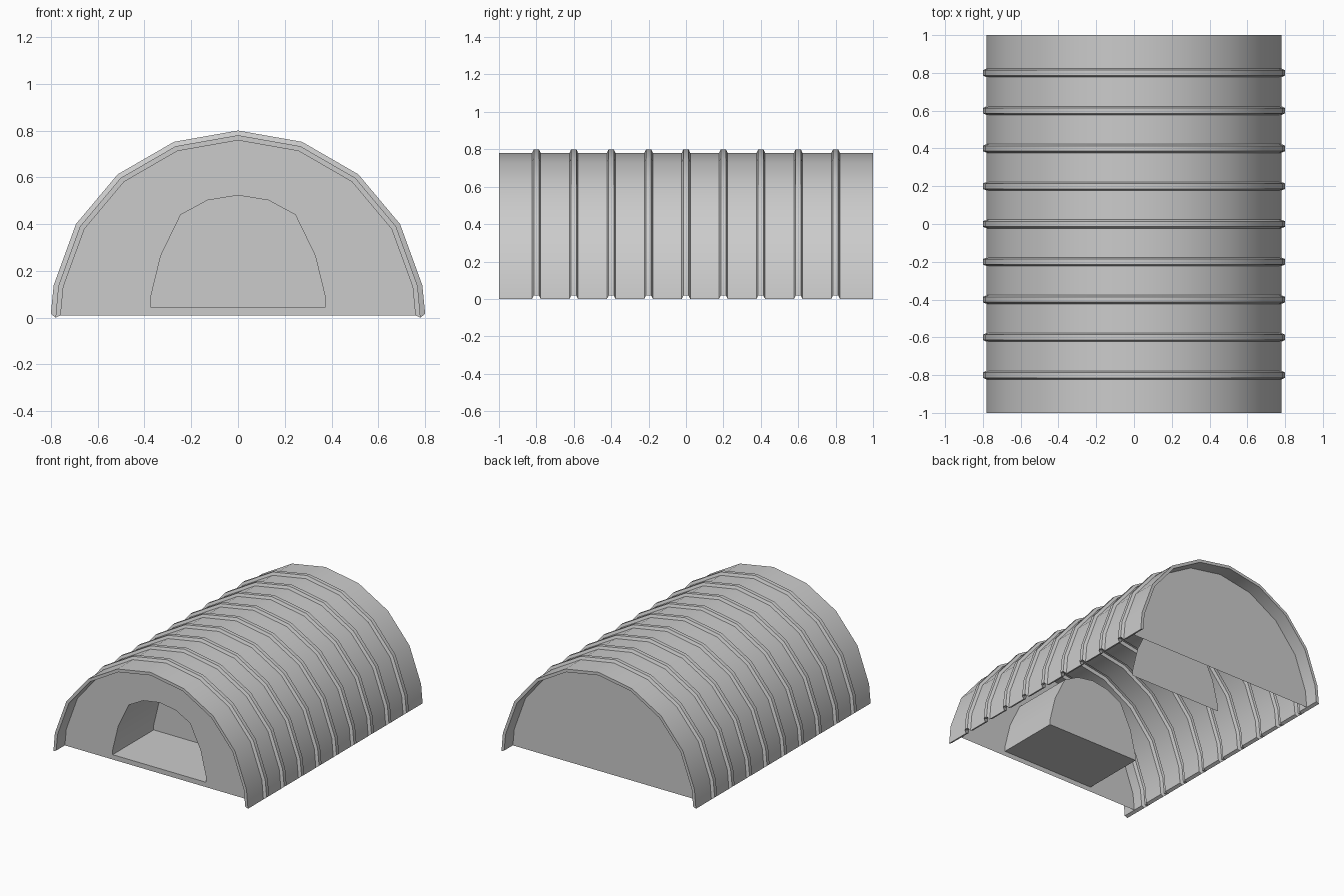
import bpy, bmesh, math

if "Cube" in bpy.data.objects:
    bpy.data.objects.remove(bpy.data.objects["Cube"])

ANGLES = [math.radians(a) for a in (-90, -80, -60, -40, -20, 0, 20, 40, 60, 80, 90)]
WALL_Y = 0.9      # recessed end walls
PORCH_Y = 0.43    # inner end of the entrance recess


def arch(radius, foot):
    """Half-round (x, z) profile with its two feet raised to height foot."""
    return [(radius * math.sin(a), max(radius * math.cos(a), foot)) for a in ANGLES]


def finish(name, bm, smooth=True):
    bmesh.ops.recalc_face_normals(bm, faces=bm.faces)
    me = bpy.data.meshes.new(name)
    bm.to_mesh(me)
    bm.free()
    ob = bpy.data.objects.new(name, me)
    bpy.context.collection.objects.link(ob)
    if smooth:
        bpy.ops.object.select_all(action='DESELECT')
        ob.select_set(True)
        bpy.context.view_layer.objects.active = ob
        bpy.ops.object.shade_smooth_by_angle(angle=math.radians(30))
    return ob


def ring(bm, profile, y):
    return [bm.verts.new((x, y, z)) for x, z in profile]


def bridge(bm, a, b, closed=False):
    for i in range(len(a) if closed else len(a) - 1):
        j = (i + 1) % len(a)
        bm.faces.new((a[i], a[j], b[j], b[i]))


# Corrugated shell: outer and inner skins that step outward at every rib
stations = [(-1.0, False)]
for k in range(-4, 5):
    y = k * 0.2
    stations += [(y - 0.023, False), (y - 0.014, True), (y + 0.014, True), (y + 0.023, False)]
stations.append((1.0, False))

bm = bmesh.new()
loops = []
for y, rib in stations:
    outer = arch(0.80, 0.017) if rib else arch(0.78, 0.0)
    inner = arch(0.78, 0.02) if rib else arch(0.758, 0.01)
    loops.append(ring(bm, outer + inner[::-1], y))
for a, b in zip(loops, loops[1:]):
    bridge(bm, a, b, closed=True)
n = len(ANGLES)
for lp in (loops[0], loops[-1]):
    bridge(bm, lp[:n], lp[n:][::-1])
finish("corrugated_shell", bm)

# Entrance outline
half = [(0.375, 0.045), (0.375, 0.08), (0.33, 0.265), (0.245, 0.44), (0.13, 0.502)]
door = [(-x, z) for x, z in half] + [(0, 0.523)] + half[::-1]

# Front wall with the entrance cut out, split around the doorway
bm = bmesh.new()
wall = ring(bm, arch(0.758, 0.01), -WALL_Y)
hole = ring(bm, door, -WALL_Y)
bridge(bm, wall, hole)
bm.faces.new((wall[0], hole[0], hole[-1], wall[-1]))
finish("front_wall", bm, smooth=False)

# Recessed entrance: sides, floor and back panel
bm = bmesh.new()
near, far = ring(bm, door, -WALL_Y), ring(bm, door, -PORCH_Y)
bridge(bm, near, far, closed=True)
bm.faces.new(far)
finish("entrance_recess", bm)

# Plain back wall
bm = bmesh.new()
bm.faces.new(ring(bm, arch(0.758, 0.01), WALL_Y))
finish("back_wall", bm, smooth=False)

# Inner panel facing the back wall
bm = bmesh.new()
bm.faces.new(ring(bm, door, PORCH_Y))
finish("inner_panel", bm, smooth=False)
